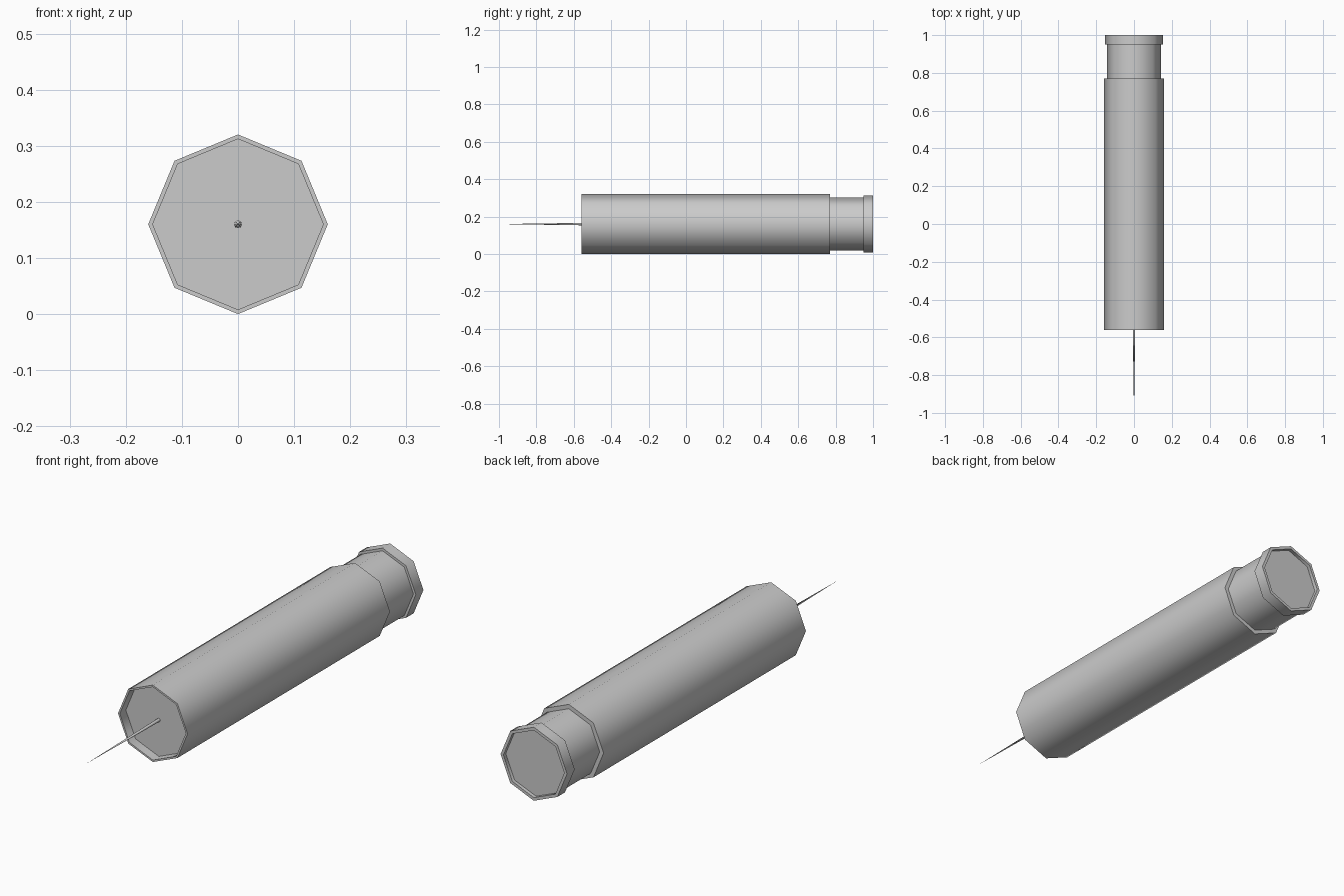
import bpy, bmesh, math

if "Cube" in bpy.data.objects:
    bpy.data.objects.remove(bpy.data.objects["Cube"])

SIDES = 8
AXIS_Z = 0.16


def lathe(name, profile, sides=SIDES):
    """Revolve (radius, y) points about the long axis; radius 0 closes to a point."""
    bm = bmesh.new()
    rings = []
    for r, y in profile:
        if r == 0:
            rings.append([bm.verts.new((0, y, 0))] * sides)
        else:
            angles = [2 * math.pi * i / sides for i in range(sides)]
            rings.append([bm.verts.new((r * math.cos(a), y, r * math.sin(a))) for a in angles])
    for a, b in zip(rings, rings[1:]):
        for i in range(sides):
            j = (i + 1) % sides
            bm.faces.new(list(dict.fromkeys((a[i], a[j], b[j], b[i]))))
    # flat end caps
    for ring in (rings[0], rings[-1]):
        if ring[0] is not ring[1]:
            bm.faces.new(ring)
    bmesh.ops.recalc_face_normals(bm, faces=bm.faces)
    mesh = bpy.data.meshes.new(name)
    bm.to_mesh(mesh)
    bm.free()
    obj = bpy.data.objects.new(name, mesh)
    obj.location.z = AXIS_Z
    bpy.context.collection.objects.link(obj)
    bpy.ops.object.select_all(action='DESELECT')
    obj.select_set(True)
    bpy.context.view_layer.objects.active = obj
    bpy.ops.object.shade_smooth_by_angle(angle=math.radians(60))
    return obj


# Main barrel with a recessed front face
lathe("barrel", [(0.152, -0.52), (0.152, -0.56), (0.16, -0.56), (0.16, 0.77), (0.142, 0.77)])

# Narrower neck, end collar and its shallow recessed rear face
lathe("neck_and_collar", [(0.142, 0.77), (0.142, 0.95), (0.153, 0.95),
                          (0.153, 1.0), (0.14, 1.0), (0.14, 0.985)])

# Tapered needle
lathe("needle", [(0.007, -0.52), (0.0, -1.0)])
